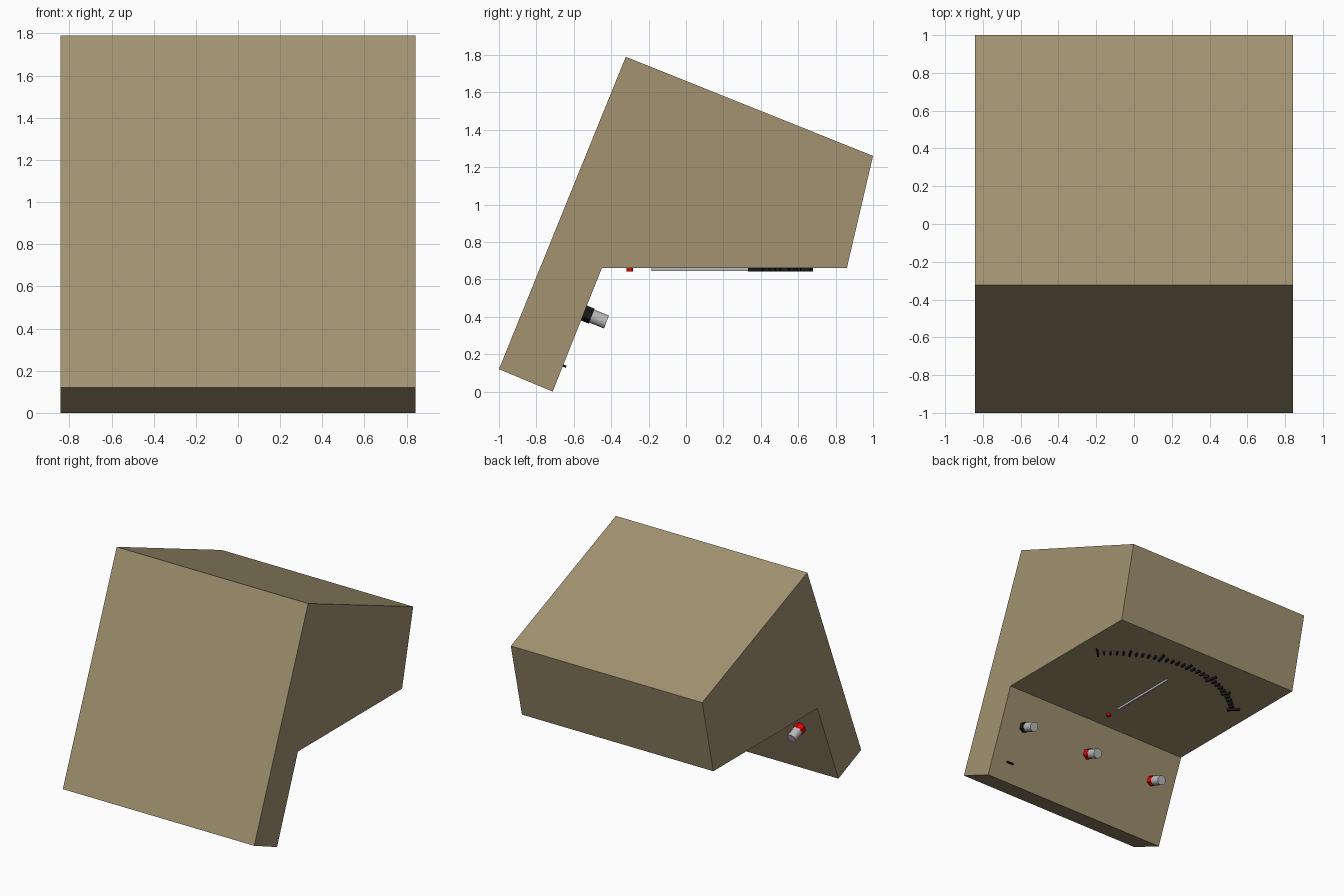
import bpy, bmesh, math
from mathutils import Vector, Matrix

if "Cube" in bpy.data.objects:
    bpy.data.objects.remove(bpy.data.objects["Cube"])


def material(name, rgb):
    m = bpy.data.materials.new(name)
    m.diffuse_color = (*rgb, 1)
    m.use_nodes = True
    m.node_tree.nodes["Principled BSDF"].inputs["Base Color"].default_value = m.diffuse_color
    return m


TAN = material("tan_case", (0.36, 0.29, 0.165))
BLACK = material("black", (0.01, 0.01, 0.01))
RED = material("red", (0.8, 0.0, 0.0))
GREY = material("grey_metal", (0.5, 0.5, 0.5))


def finish(name, bm, mat):
    bmesh.ops.recalc_face_normals(bm, faces=bm.faces)
    me = bpy.data.meshes.new(name)
    bm.to_mesh(me)
    bm.free()
    me.materials.append(mat)
    ob = bpy.data.objects.new(name, me)
    bpy.context.collection.objects.link(ob)
    return ob


def add_box(bm, size, matrix):
    bmesh.ops.create_cube(bm, size=1, matrix=matrix @ Matrix.Diagonal((*size, 1)))


def cylinder(name, sides, radius, base, axis, start, end, mat):
    bm = bmesh.new()
    m = Matrix.Translation(base + axis * (start + end) / 2) @ axis.to_track_quat('Z', 'Y').to_matrix().to_4x4()
    bmesh.ops.create_cone(bm, cap_ends=True, segments=sides, radius1=radius,
                          radius2=radius, depth=end - start, matrix=m)
    ob = finish(name, bm, mat)
    if sides > 8:
        bpy.context.view_layer.objects.active = ob
        ob.select_set(True)
        bpy.ops.object.shade_smooth_by_angle()
        ob.select_set(False)


# Case: side profile (y, z) extruded across the width
W, FACE_Z = 0.843, 0.66
profile = [(-1, 0.12), (-0.713, 0.0), (-0.45, FACE_Z), (0.86, FACE_Z), (1.0, 1.26), (-0.322, 1.79)]
bm = bmesh.new()
face = bm.faces.new([bm.verts.new((-W, y, z)) for y, z in profile])
ext = bmesh.ops.extrude_face_region(bm, geom=[face])
bmesh.ops.translate(bm, vec=(2 * W, 0, 0), verts=[v for v in ext["geom"] if isinstance(v, bmesh.types.BMVert)])
finish("case", bm, TAN)

# Terminals on the sloping panel: hexagonal collar and metal post
foot, top = Vector((0, -0.713, 0.0)), Vector((0, -0.45, FACE_Z))
up = (top - foot).normalized()
out = Vector((0, up.z, -up.y))
for name, x, mat in (("negative", 0.63, BLACK), ("low_range", 0, RED), ("high_range", -0.63, RED)):
    base = foot + up * 0.452 + Vector((x, 0, 0))
    cylinder(name + "_terminal_collar", 6, 0.043, base, out, -0.005, 0.045, mat)
    cylinder(name + "_terminal_post", 32, 0.037, base, out, 0.045, 0.13, GREY)

# Polarity bar below the negative terminal
bm = bmesh.new()
rot = Matrix((Vector((1, 0, 0)), up, out)).transposed().to_4x4()
add_box(bm, (0.055, 0.012, 0.02), Matrix.Translation(foot + up * 0.15 + out * 0.008 + Vector((0.68, 0, 0))) @ rot)
finish("polarity_bar", bm, BLACK)

# Scale: ticks fanned about the needle pivot on the dial face
PIVOT_Y = -0.3
bm = bmesh.new()
for i in range(31):
    r0, r1 = 0.92, 0.96
    if i % 5 == 0:
        r0, r1 = 0.91, 0.98
    if i % 10 == 0:
        r0, r1 = 0.90, 1.0
    turn = Matrix.Rotation(math.radians(-45 + 3 * i), 4, 'Z')
    place = Matrix.Translation((0, PIVOT_Y, FACE_Z - 0.007)) @ turn @ Matrix.Translation((0, (r0 + r1) / 2, 0))
    add_box(bm, (0.014, r1 - r0, 0.02), place)
finish("scale_ticks", bm, BLACK)

# Needle and pivot screw
bm = bmesh.new()
add_box(bm, (0.014, 0.58, 0.02), Matrix.Translation((0, 0.105, FACE_Z - 0.006)))
finish("needle", bm, GREY)
cylinder("needle_pivot", 16, 0.017, Vector((0, PIVOT_Y, FACE_Z)), Vector((0, 0, -1)), -0.004, 0.018, RED)
